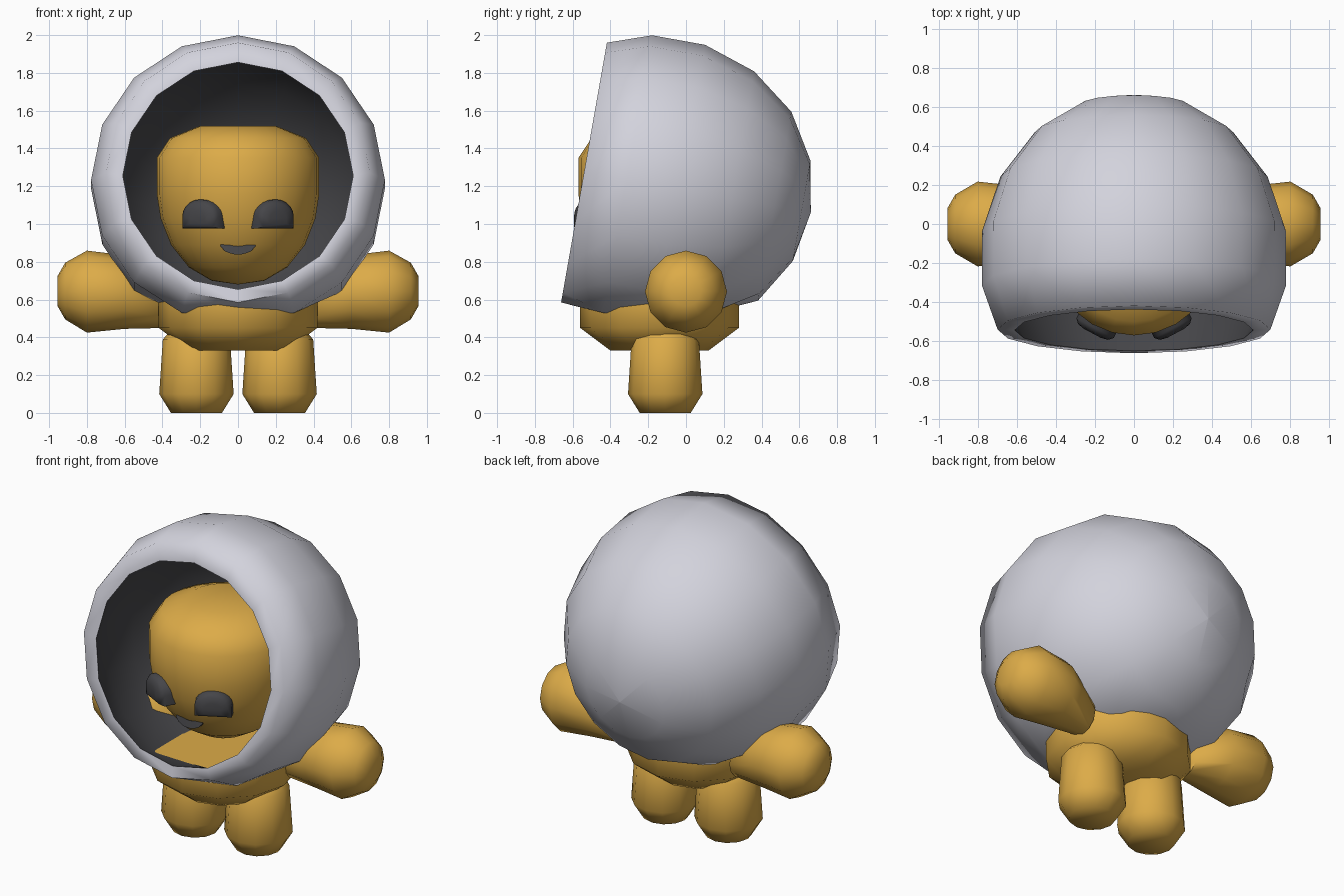
import bpy, bmesh, math
from mathutils import Matrix, Vector

cube = bpy.data.objects.get("Cube")
if cube:
    bpy.data.objects.remove(cube, do_unlink=True)


def material(name, rgb):
    m = bpy.data.materials.new(name)
    m.use_nodes = True
    m.diffuse_color = (*rgb, 1)
    m.node_tree.nodes["Principled BSDF"].inputs["Base Color"].default_value = (*rgb, 1)
    return m


GOLD = material("golden yellow", (0.72, 0.41, 0.065))
GREY = material("pale grey", (0.65, 0.65, 0.72))
DARK = material("charcoal", (0.06, 0.06, 0.066))


def finish(name, bm, mats, angle=75):
    """Turn a bmesh into a smooth shaded object."""
    bmesh.ops.remove_doubles(bm, verts=bm.verts, dist=0.0005)
    bmesh.ops.recalc_face_normals(bm, faces=bm.faces)
    mesh = bpy.data.meshes.new(name)
    bm.to_mesh(mesh)
    bm.free()
    for m in mats:
        mesh.materials.append(m)
    ob = bpy.data.objects.new(name, mesh)
    bpy.context.collection.objects.link(ob)
    bpy.ops.object.select_all(action="DESELECT")
    ob.select_set(True)
    bpy.context.view_layer.objects.active = ob
    bpy.ops.object.shade_smooth_by_angle(angle=math.radians(angle))
    return ob


def loft(bm, loops):
    """Skin a list of point loops and cap both ends."""
    rings = [[bm.verts.new(p) for p in loop] for loop in loops]
    n = len(rings[0])
    bands = []
    for a, b in zip(rings, rings[1:]):
        bands.append([bm.faces.new((a[i], a[(i + 1) % n], b[(i + 1) % n], b[i]))
                      for i in range(n)])
    bm.faces.new(rings[0])
    bm.faces.new(rings[-1])
    return rings, bands


def lathe_loops(profile, segments, matrix):
    """Circles from (height, radius, sideways shift) along the local z axis."""
    loops = []
    for t, r, shift in profile:
        angles = [math.tau * i / segments for i in range(segments)]
        loops.append([matrix @ Vector((r * math.cos(a), r * math.sin(a) + shift, t))
                      for a in angles])
    return loops


def lathe(name, profile, segments, matrix, mat):
    bm = bmesh.new()
    loft(bm, lathe_loops(profile, segments, matrix))
    return finish(name, bm, [mat])


# Hood: tilted shell, outer skin from the back pole to the rim, then the lining
outer = [(1.219, 0.001, 0), (1.17, 0.27, 0), (1.025, 0.508, 0), (0.794, 0.684, 0),
         (0.514, 0.777, 0), (0.229, 0.778, 0), (0, 0.698, 0)]
lining = [(0, 0.61, 0.018), (0.229, 0.715, 0), (0.514, 0.715, 0), (0.78, 0.62, 0),
          (0.99, 0.45, 0), (1.11, 0.24, 0), (1.15, 0.001, 0)]
tilt = Matrix.Translation((0, -0.54, 1.2725)) @ Matrix.Rotation(math.radians(-100), 4, "X")
bm = bmesh.new()
rings, bands = loft(bm, lathe_loops(outer + lining, 16, tilt))
for i, ring in enumerate(rings):
    floor = 0.53 if i < len(outer) else 0.585
    for v in ring:
        v.co.z = max(v.co.z, floor)
for band in bands[len(outer):]:
    for f in band:
        f.material_index = 1
finish("hood", bm, [GREY, DARK])

# Head
head_profile = [(0.68, 0.001, 0), (0.70, 0.14, 0), (0.77, 0.26, 0), (0.89, 0.355, 0),
                (1.03, 0.41, 0), (1.16, 0.43, 0), (1.35, 0.43, 0), (1.455, 0.36, 0),
                (1.52, 0.2, 0)]
centre = Matrix.Translation((0, -0.14, 0))
lathe("head", head_profile, 24, centre, GOLD)

# Body
lathe("body", [(0.33, 0.26, 0), (0.45, 0.42, 0), (0.59, 0.42, 0)], 12, centre, GOLD)

# Arms and legs
arm_profile = [(0.38, 0.11, 0.56), (0.6, 0.195, 0.64), (0.8, 0.217, 0.642),
               (0.915, 0.15, 0.645), (0.955, 0.08, 0.645)]
leg_profile = [(0, 0.135, 0), (0.1, 0.197, 0), (0.39, 0.178, 0), (0.46, 0.11, 0)]
sideways = Matrix(((0, 0, 1, 0), (1, 0, 0, 0), (0, 1, 0, 0), (0, 0, 0, 1)))


def eye_outline(size):
    """Half-round window outline around a low centre."""
    arch = [(math.cos(a), math.sin(a)) for a in
            [math.pi * i / 10 for i in range(11)]]
    pts = [(0.108, -0.045)] + [(0.108 * c, 0.02 + 0.088 * s) for c, s in arch] + [(-0.108, -0.045)]
    return [(x * size, z * size) for x, z in pts]


for side, label in ((1, "left"), (-1, "right")):
    flip = Matrix.Scale(side, 4, (1, 0, 0))
    lathe(label + "_arm", arm_profile, 12, flip @ sideways, GOLD)
    lathe(label + "_leg", leg_profile, 12, flip @ Matrix.Translation((0.22, -0.11, 0)), GOLD)
    # Eye: half-round pad turned to follow the face
    place = flip @ Matrix.Translation((0.19, -0.515, 1.022)) @ Matrix.Rotation(math.radians(28), 4, "Z")
    layers = [(0.07, 1), (-0.02, 1), (-0.042, 0.8), (-0.05, 0.45)]
    bm = bmesh.new()
    loft(bm, [[place @ Vector((x, y, z)) for x, z in eye_outline(s)] for y, s in layers])
    finish(label + "_eye", bm, [DARK], 50)

# Mouth: curved strip set against the face
bm = bmesh.new()
loops = []
for i in range(9):
    x = -0.092 + 0.023 * i
    bend = (x / 0.092) ** 2
    z = 0.86 + 0.032 * bend
    half = 0.022 if 0 < i < 8 else 0.010
    y = -0.14 - math.sqrt(0.338 ** 2 - x * x)
    loops.append([(x, y + 0.05, z - half), (x, y - 0.022, z - half),
                  (x, y - 0.012, z + half), (x, y + 0.05, z + half)])
loft(bm, loops)
finish("mouth", bm, [DARK], 40)
